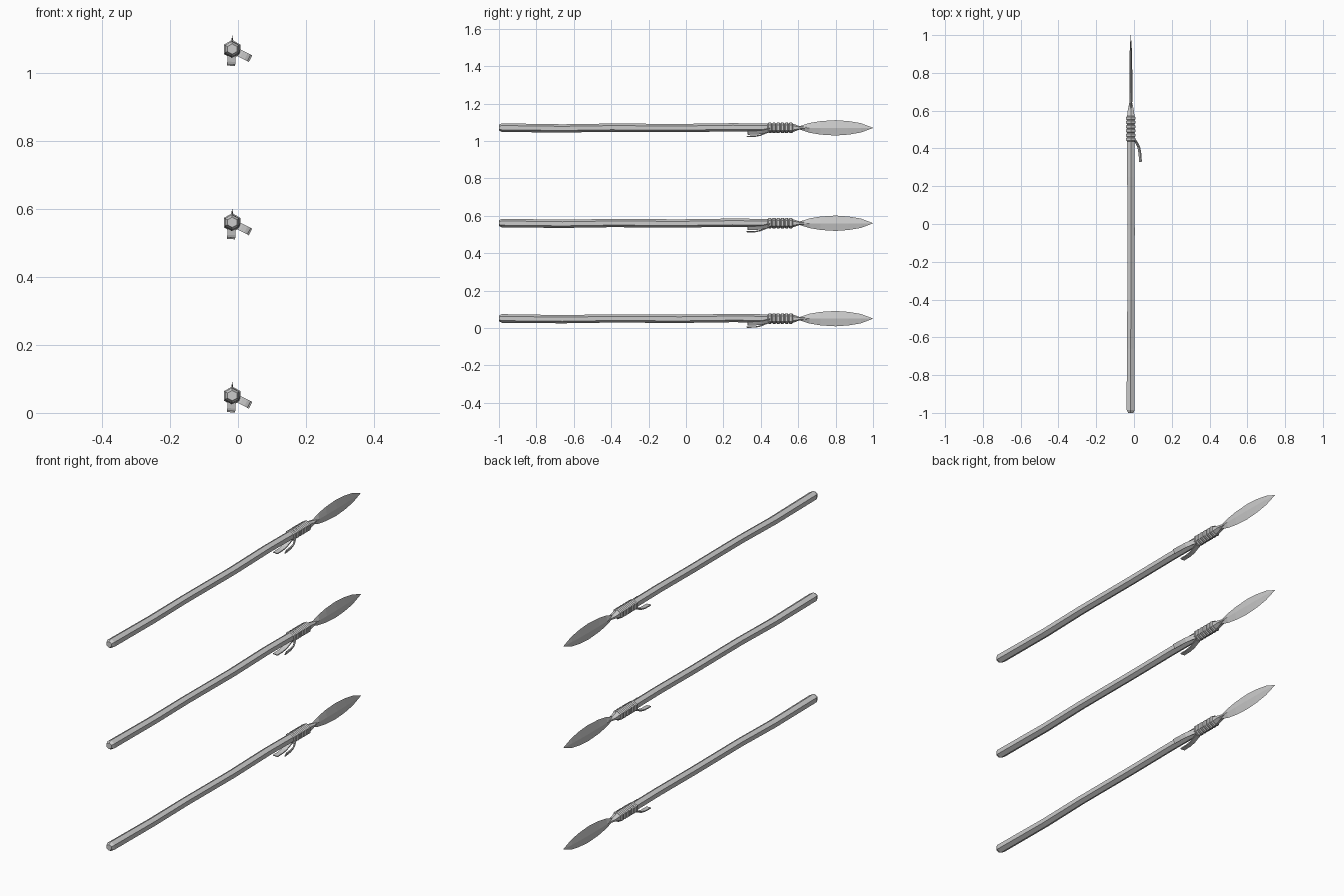
import bpy, bmesh
from math import sin, cos, pi, radians

if "Cube" in bpy.data.objects:
    bpy.data.objects.remove(bpy.data.objects["Cube"])

CX = -0.017                      # spear axis in x
HEIGHTS = [0.05, 0.56, 1.07]     # axis heights of the three spears


def make(name, rings, z0, cap=True):
    """Skin a list of equal-length closed point rings into one flat mesh."""
    bm = bmesh.new()
    loops = [[bm.verts.new((CX + x, y, z0 + z)) for x, y, z in r] for r in rings]
    n = len(loops[0])
    for a, b in zip(loops, loops[1:]):
        for i in range(n):
            j = (i + 1) % n
            bm.faces.new((a[i], a[j], b[j], b[i]))
    if cap:
        bm.faces.new(loops[0])
        bm.faces.new(loops[-1][::-1])
    bmesh.ops.remove_doubles(bm, verts=bm.verts, dist=1e-5)
    bmesh.ops.recalc_face_normals(bm, faces=bm.faces)
    me = bpy.data.meshes.new(name)
    bm.to_mesh(me)
    bm.free()
    ob = bpy.data.objects.new(name, me)
    bpy.context.collection.objects.link(ob)
    return ob


def hexagon(y, rx, rz, dx=0, dz=0):
    return [(dx + rx * cos(pi / 6 + k * pi / 3), y, dz + rz * sin(pi / 6 + k * pi / 3))
            for k in range(6)]


def shaft(z0):
    # y, x radius, z radius, x drift, z drift
    secs = [(-1.0, .016, .015, 0, .001), (-.985, .024, .023, -.001, .001),
            (-.66, .023, .022, -.001, -.003), (-.4, .022, .022, .001, .001),
            (-.03, .022, .022, .002, -.001), (.25, .022, .022, 0, .003),
            (.44, .022, .022, 0, .001), (.575, .022, .021, 0, 0),
            (.605, .018, .010, 0, 0), (.645, .008, .006, 0, 0)]
    make("shaft", [hexagon(*s) for s in secs], z0)


def binding(z0):
    # six wraps, each a hexagonal ring with a diamond profile
    pitch = 0.0225
    for i in range(6):
        y = 0.448 + i * pitch
        prof = [(-.011, .023), (-.006, .028), (.006, .028), (.011, .023), (.011, .018)]
        make("binding_wrap", [hexagon(y + dy, r, r) for dy, r in prof], z0)


def blade(z0):
    # y, half height, half thickness at the ridge
    secs = [(.585, .008, .006), (.605, .008, .007), (.66, .026, .008), (.72, .036, .008),
            (.80, .041, .008), (.87, .036, .007), (.935, .025, .005),
            (1.0, .0005, .0005)]
    rings = []
    for y, h, t in secs:
        m = t * 0.5
        rings.append([(t, y, 0), (m, y, h * .5), (0, y, h), (-m, y, h * .5),
                      (-t, y, 0), (-m, y, -h * .5), (0, y, -h), (m, y, -h * .5)])
    make("spear_blade", rings, z0)


def ribbon(z0, angle, path, width):
    # flat loose end leaving the binding radially, then trailing backwards
    a = radians(angle)
    rings = []
    for y, r in path:
        t = 0.0025
        rings.append([(cos(a) * (r + s * t) - sin(a) * w * width / 2, y + s * t * .5,
                       sin(a) * (r + s * t) + cos(a) * w * width / 2)
                      for s, w in ((-1, -1), (1, -1), (1, 1), (-1, 1))])
    make("loose_ribbon", rings, z0)


for z in HEIGHTS:
    shaft(z)
    binding(z)
    blade(z)
    ribbon(z, -27, [(.45, .018), (.432, .034), (.405, .048), (.375, .054), (.33, .058)], .022)
    ribbon(z, -94, [(.45, .018), (.43, .026), (.40, .039), (.37, .045), (.325, .046)], .024)
